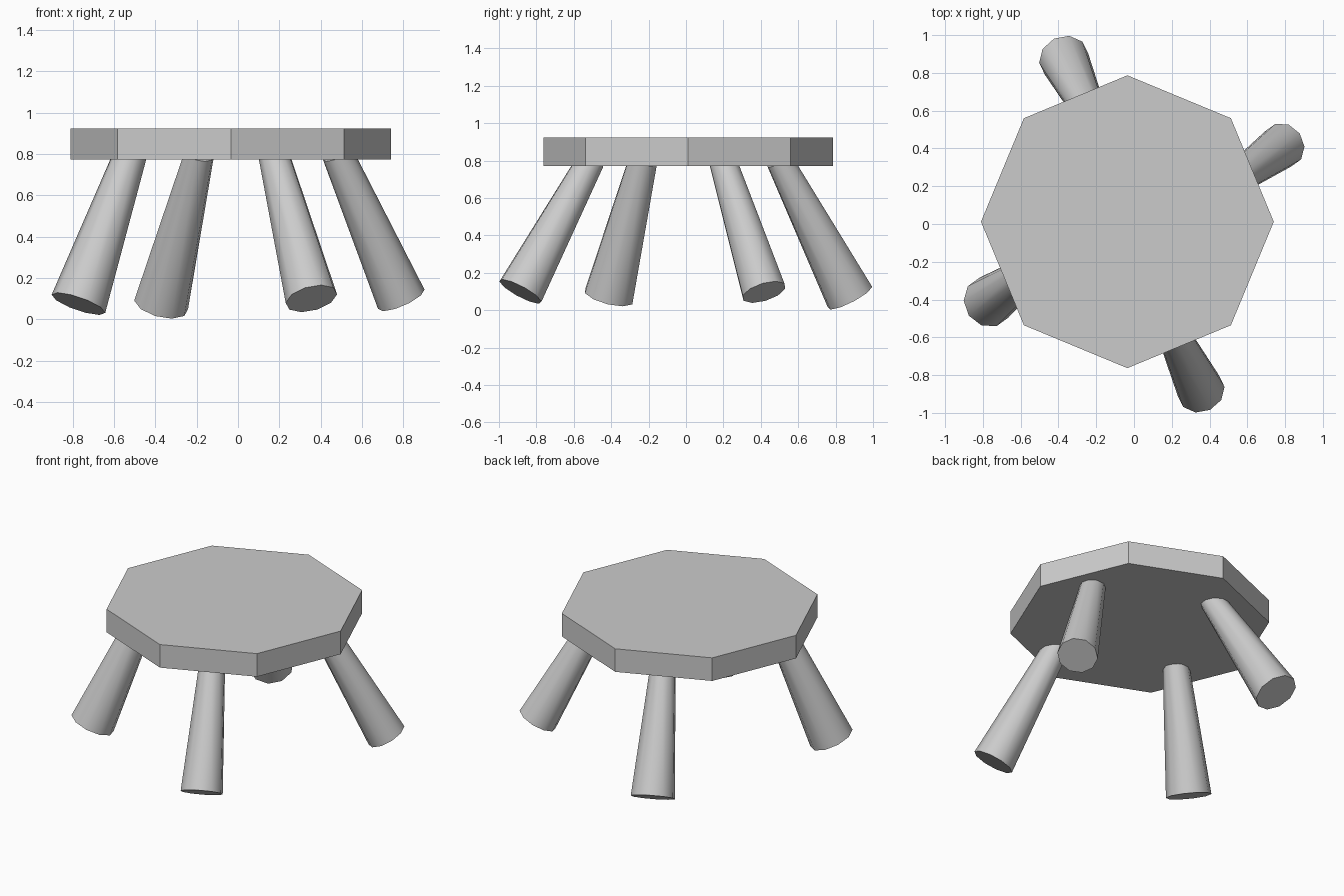
import bpy
from math import radians
from mathutils import Vector

if "Cube" in bpy.data.objects:
    bpy.data.objects.remove(bpy.data.objects["Cube"])

# Octagonal seat slab
bpy.ops.mesh.primitive_cylinder_add(vertices=8, radius=0.775, depth=0.152,
                                    location=(-0.035, 0.012, 0.848))
bpy.context.object.name = "seat"


def add_leg(name, foot, top, r_foot, r_top):
    """Tapered leg from the foot centre up into the underside of the seat."""
    foot, top = Vector(foot), Vector(top)
    axis = top - foot
    top = foot + axis * ((0.80 - foot.z) / axis.z)
    axis = top - foot
    bpy.ops.mesh.primitive_cone_add(vertices=10, radius1=r_foot, radius2=r_top,
                                    depth=axis.length, location=(foot + top) / 2)
    leg = bpy.context.object
    leg.name = name
    leg.rotation_euler = axis.to_track_quat('Z', 'Y').to_euler()
    bpy.ops.object.shade_smooth_by_angle(angle=radians(45))


# Four splayed, slightly uneven legs
legs = {
    "front_leg": ((0.355, -0.885, 0.10), (0.18, -0.525, 0.77), 0.128, 0.076),
    "right_leg": ((0.79, 0.417, 0.097), (0.495, 0.205, 0.77), 0.122, 0.076),
    "back_leg": ((-0.372, 0.877, 0.07), (-0.195, 0.515, 0.77), 0.134, 0.073),
    "left_leg": ((-0.772, -0.412, 0.075), (-0.53, -0.237, 0.77), 0.137, 0.080),
}
for name, args in legs.items():
    add_leg(name, *args)
